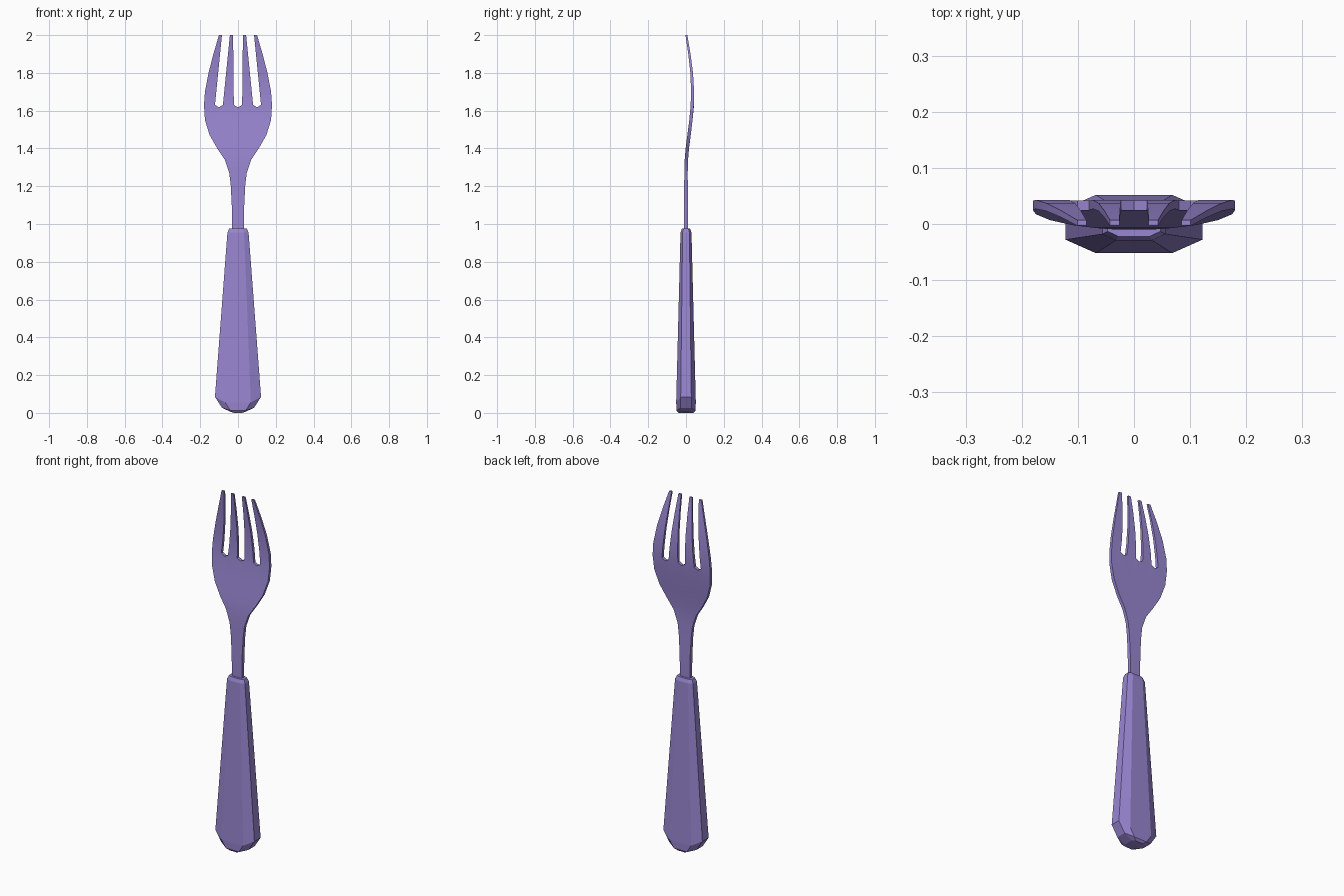
import bpy, bmesh, math

cube = bpy.data.objects.get("Cube")
if cube:
    bpy.data.objects.remove(cube)

purple = bpy.data.materials.new("soft_purple")
purple.use_nodes = True
COLOUR = (0.32, 0.24, 0.64, 1)
purple.diffuse_color = COLOUR
purple.node_tree.nodes["Principled BSDF"].inputs["Base Color"].default_value = COLOUR


def finish(bm, name, smooth_angle=None):
    bmesh.ops.recalc_face_normals(bm, faces=bm.faces)
    mesh = bpy.data.meshes.new(name)
    bm.to_mesh(mesh)
    bm.free()
    mesh.materials.append(purple)
    obj = bpy.data.objects.new(name, mesh)
    bpy.context.collection.objects.link(obj)
    if smooth_angle:
        bpy.ops.object.select_all(action="DESELECT")
        obj.select_set(True)
        bpy.context.view_layer.objects.active = obj
        bpy.ops.object.shade_smooth_by_angle(angle=math.radians(smooth_angle))
    return obj


# Handle: tapered octagonal loft with a rounded butt
def octagon(bm, side_x, side_y, side_z, face_x, face_y, face_z):
    quarter = [(side_x, side_y, side_z), (face_x, face_y, face_z)]
    pts = quarter + [(-x, y, z) for x, y, z in reversed(quarter)]
    pts += [(-x, -y, z) for x, y, z in pts]
    return [bm.verts.new(p) for p in pts]


bm = bmesh.new()
rings = [octagon(bm, *r) for r in (
    (0.035, 0.026, 0.004, 0.022, 0.040, 0.0),
    (0.085, 0.028, 0.027, 0.040, 0.050, 0.012),
    (0.122, 0.028, 0.085, 0.068, 0.052, 0.055),
    (0.056, 0.018, 0.955, 0.032, 0.029, 0.955),
    (0.047, 0.013, 0.975, 0.028, 0.022, 0.975))]
for low, high in zip(rings, rings[1:]):
    for i in range(8):
        j = (i + 1) % 8
        bm.faces.new((low[i], low[j], high[j], high[i]))
bm.faces.new(rings[0])
bm.faces.new(rings[-1])
finish(bm, "handle")

# Head rows: height, half width, centre depth, thickness
ROWS = [(0.95, 0.030, 0.0, 0.020), (1.10, 0.033, 0.0, 0.020),
        (1.20, 0.038, 0.0, 0.019), (1.27, 0.046, 0.0, 0.018),
        (1.34, 0.070, 0.002, 0.018), (1.40, 0.110, 0.007, 0.018),
        (1.47, 0.150, 0.016, 0.018), (1.55, 0.175, 0.026, 0.017),
        (1.63, 0.180, 0.033, 0.017), (1.70, 0.175, 0.035, 0.016),
        (1.80, 0.156, 0.030, 0.014), (1.90, 0.130, 0.018, 0.012),
        (2.00, 0.101, 0.002, 0.010)]
SLOT_ROW = 8
SLOT_BASE = ROWS[SLOT_ROW][0]
# Slot edge positions at the slot base and at the tips
BASE_X = (0.0, 0.022, 0.080, 0.101, 0.122)
TIP_X = (0.0, 0.026, 0.043, 0.064, 0.085)
SLOT_COLUMNS = (0, 2, 3)

bm = bmesh.new()
grid, depth = [], {}
for r, (z, half, y, thick) in enumerate(ROWS):
    t = max(0, (z - SLOT_BASE) / (2 - SLOT_BASE))
    scale = min(1, half / ROWS[SLOT_ROW][1])
    if r > SLOT_ROW:
        scale = 1
    xs = [(a + (b - a) * t) * scale for a, b in zip(BASE_X, TIP_X)] + [half]
    signed = [(-xs[c], c) for c in range(5, 0, -1)] + [(xs[c], c) for c in range(6)]
    row = []
    for x, c in signed:
        # Slot floors dip in the middle
        dip = 0.012 if r == SLOT_ROW and c in (0, 3) else 0
        v = bm.verts.new((x, y - thick / 2, z - dip))
        row.append(v)
    grid.append(row)

for r in range(len(ROWS) - 1):
    for c in range(10):
        column = c - 5 if c >= 5 else 4 - c
        if r >= SLOT_ROW and column in SLOT_COLUMNS:
            continue
        bm.faces.new((grid[r][c], grid[r][c + 1], grid[r + 1][c + 1], grid[r + 1][c]))
bmesh.ops.delete(bm, geom=[v for v in bm.verts if not v.link_faces], context="VERTS")

# Give the curved sheet its tapering thickness
extruded = bmesh.ops.extrude_face_region(bm, geom=list(bm.faces), use_keep_orig=True)
for v in extruded["geom"]:
    if isinstance(v, bmesh.types.BMVert):
        nearest = min(ROWS, key=lambda row: abs(row[0] - v.co.z))
        v.co.y += nearest[3]
finish(bm, "fork_head", 30)
